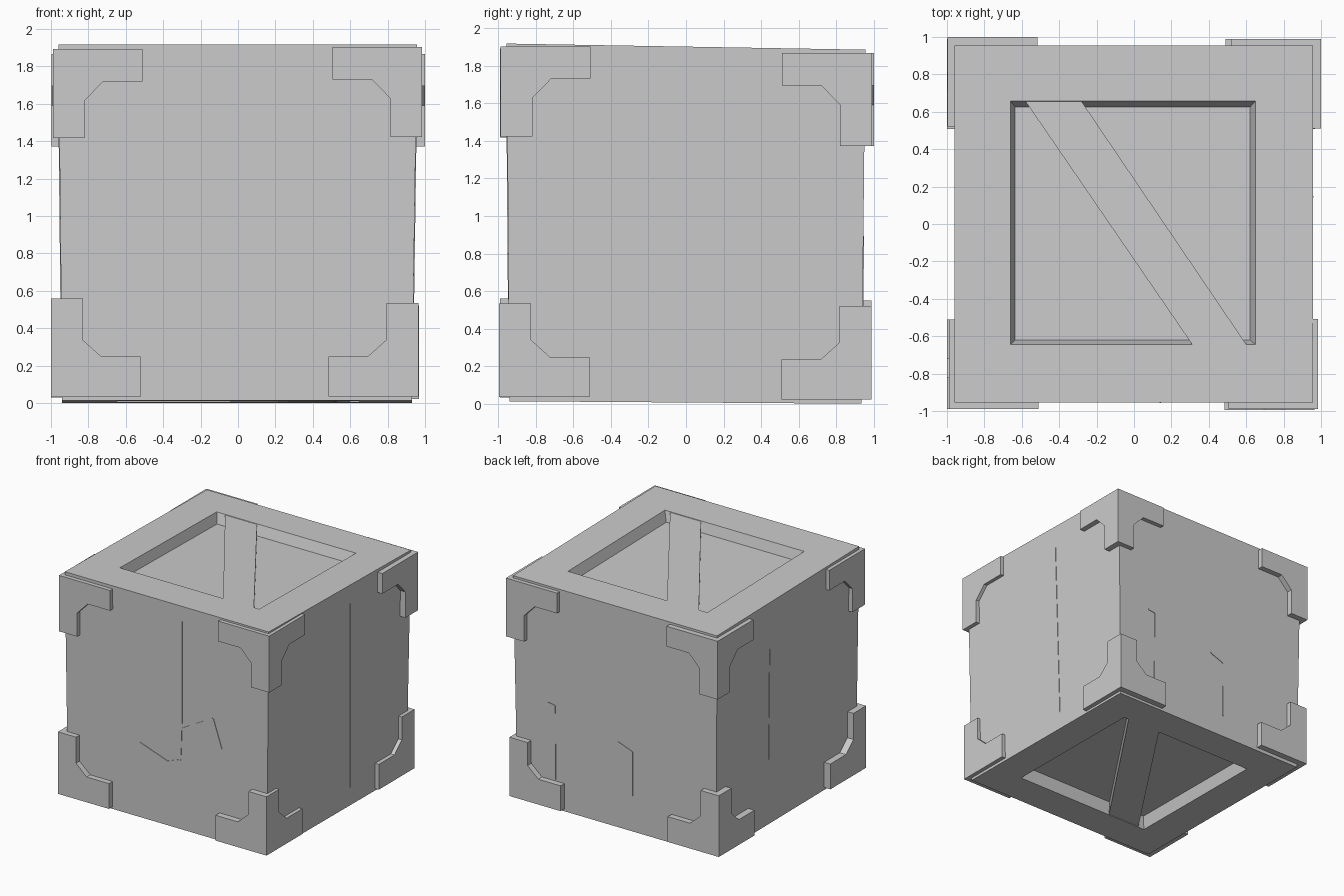
import bpy, bmesh
from mathutils import Vector

if "Cube" in bpy.data.objects:
    bpy.data.objects.remove(bpy.data.objects["Cube"])

grey = bpy.data.materials.new("weathered_grey")
grey.diffuse_color = (0.6, 0.6, 0.6, 1)
grey.use_nodes = True
grey.node_tree.nodes["Principled BSDF"].inputs["Base Color"].default_value = grey.diffuse_color


def finish(name, bm):
    bmesh.ops.recalc_face_normals(bm, faces=bm.faces)
    mesh = bpy.data.meshes.new(name)
    bm.to_mesh(mesh)
    bm.free()
    mesh.materials.append(grey)
    obj = bpy.data.objects.new(name, mesh)
    bpy.context.collection.objects.link(obj)
    return obj


def top_z(y):
    return 1.902 - 0.017 * y


def bottom_z(y):
    return 0.007 - 0.007 * y


def rect(bm, x0, x1, y0, y1, height, offset=0.0):
    return [bm.verts.new((x, y, height(y) + offset))
            for x, y in ((x0, y0), (x1, y0), (x1, y1), (x0, y1))]


def bridge(bm, a, b):
    n = len(a)
    for i in range(n):
        j = (i + 1) % n
        bm.faces.new((a[i], a[j], b[j], b[i]))


# Crate body: tapered block with a framed recess in the top and the bottom
bm = bmesh.new()
rings = [
    rect(bm, -0.62, 0.62, -0.62, 0.62, bottom_z, 0.10),
    rect(bm, -0.65, 0.65, -0.65, 0.65, bottom_z),
    rect(bm, -0.94, 0.93, -0.94, 0.935, bottom_z),
    rect(bm, -0.96, 0.957, -0.955, 0.955, top_z),
    rect(bm, -0.66, 0.65, -0.645, 0.657, top_z),
    rect(bm, -0.635, 0.62, -0.62, 0.625, top_z, -0.085),
]
for a, b in zip(rings, rings[1:]):
    bridge(bm, a, b)
bm.faces.new(rings[0])
bm.faces.new(rings[-1])
finish("crate_body", bm)


# Diagonal boards lying in the two recesses, nearly flush with the frames
def diagonal_board(name, corners, height, outer, inner):
    bm = bmesh.new()
    loops = [[bm.verts.new((x, y, height(y) + o)) for x, y in corners]
             for o in (outer, inner)]
    bridge(bm, *loops)
    for loop in loops:
        bm.faces.new(loop)
    finish(name, bm)


diagonal_board("top_board", [(-0.58, 0.655), (-0.28, 0.655), (0.60, -0.643), (0.31, -0.643)],
               top_z, -0.004, -0.10)
diagonal_board("bottom_board", [(-0.59, -0.648), (-0.28, -0.648), (0.60, 0.648), (0.28, 0.648)],
               bottom_z, 0.004, 0.115)

# Corner brackets: an L-shaped plate folded around a vertical edge
THICK = 0.08


def corner_bracket(name, cx, cy, z, up, tall):
    sx, sy = (1 if cx > 0 else -1), (1 if cy > 0 else -1)
    arm, knee = (0.215, 0.305) if up > 0 else (0.172, 0.275)
    profile = [(0, 0), (0.48, 0), (0.48, arm), (0.27, arm),
               (0.17, knee), (0.17, tall), (0, tall)]
    bm = bmesh.new()
    for swap in (False, True):
        layers = []
        for depth in (0, THICK):
            layer = []
            for u, h in profile:
                u = max(u, depth)
                dx, dy = (depth, u) if swap else (u, depth)
                layer.append(bm.verts.new((cx - sx * dx, cy - sy * dy, z + up * h)))
            layers.append(layer)
            bm.faces.new(layer)
        # The last edge is the fold, so it stays open
        outer, inner = layers
        for i in range(len(profile) - 1):
            bm.faces.new((outer[i], outer[i + 1], inner[i + 1], inner[i]))
    bmesh.ops.remove_doubles(bm, verts=bm.verts, dist=0.0001)
    finish(name, bm)


for name, cx, cy, z, up, tall in (
        ("top_front_left_bracket", -0.99, -0.99, 1.892, -1, 0.475),
        ("top_front_right_bracket", 0.985, -0.988, 1.903, -1, 0.48),
        ("top_back_right_bracket", 1.0, 0.99, 1.867, -1, 0.495),
        ("top_back_left_bracket", -0.997, 1.0, 1.867, -1, 0.495),
        ("bottom_front_left_bracket", -1.0, -0.99, 0.033, 1, 0.527),
        ("bottom_front_right_bracket", 0.965, -0.995, 0.035, 1, 0.50),
        ("bottom_back_right_bracket", 0.968, 0.988, 0.022, 1, 0.50),
        ("bottom_back_left_bracket", -1.0, 0.988, 0.03, 1, 0.52)):
    corner_bracket(name, cx, cy, z, up, tall)


# Cracks: hair-thin ridges on the side walls, following the taper
def wall_point(side, u, z, out):
    t = z / 1.9
    return {"front": (u, -(0.94 + 0.015 * t + out), z),
            "back": (u, 0.935 + 0.02 * t + out, z),
            "right": (0.93 + 0.027 * t + out, u, z),
            "left": (-(0.94 + 0.02 * t + out), u, z)}[side]


def crack_segment(side, p, q, width=0.008):
    p, q = Vector(p), Vector(q)
    along = (q - p).normalized()
    n = Vector((-along.y, along.x)) * width / 2
    bm = bmesh.new()
    loops = [[bm.verts.new(wall_point(side, c.x, c.y, out))
              for c in (p - n, q - n, q + n, p + n)] for out in (-0.004, 0.004)]
    bridge(bm, *loops)
    for loop in loops:
        bm.faces.new(loop)
    finish(side + "_crack", bm)


for side, path in (
        ("front", [(0.14, 1.79), (0.138, 1.0), (0.125, 0.65)]),
        ("front", [(0.135, 0.875), (0.43, 1.04), (0.51, 0.80)]),
        ("front", [(-0.26, 0.65), (0.0, 0.56), (0.125, 0.605)]),
        ("right", [(0.145, 1.74), (0.175, 0.16)]),
        ("left", [(0.24, 1.50), (0.24, 0.56)]),
        ("back", [(-0.02, 0.73), (-0.155, 0.68), (-0.155, 0.19)]),
        ("back", [(0.64, 0.89), (0.57, 0.88), (0.57, 0.25)])):
    for p, q in zip(path, path[1:]):
        crack_segment(side, p, q)
